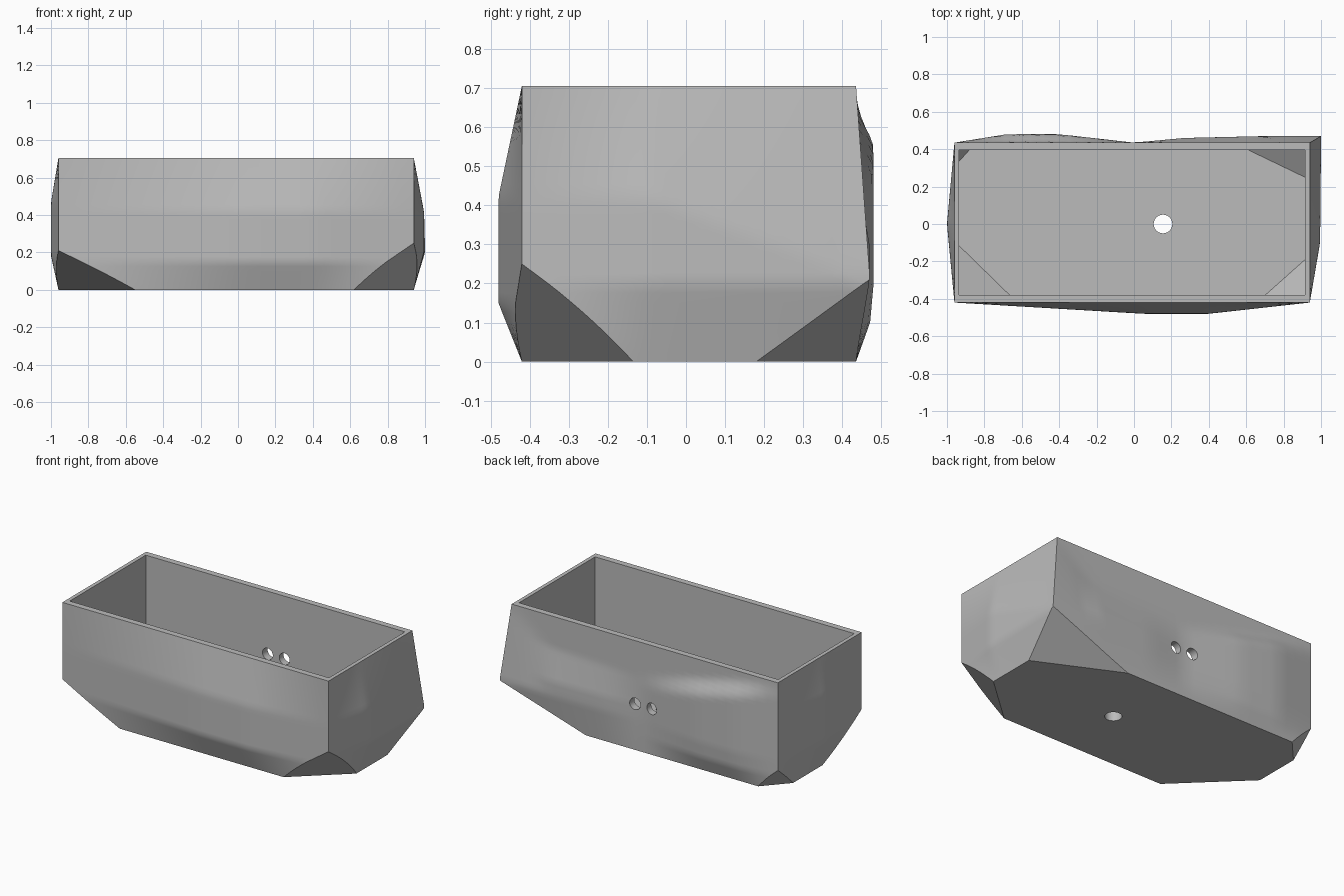
import bpy, bmesh, math
from mathutils import Vector

if "Cube" in bpy.data.objects:
    bpy.data.objects.remove(bpy.data.objects["Cube"], do_unlink=True)

X0, X1, Y0, Y1, H = -0.96, 0.94, -0.42, 0.435, 0.705

stone = bpy.data.materials.new("stone_grey")
stone.use_nodes = True
grey = (0.5, 0.5, 0.5, 1)
stone.diffuse_color = grey
stone.node_tree.nodes["Principled BSDF"].inputs["Base Color"].default_value = grey


def lerp(v, *knots):
    """Piecewise linear profile through (position, value) knots."""
    for (a, p), (b, q) in zip(knots, knots[1:]):
        if v <= b:
            return p + (q - p) * max(0, v - a) / (b - a)
    return knots[-1][1]


# Bulge of each wall, measured outward from the straight box
def front_bulge(x, z):
    return lerp(x, (X0, 0), (0.05, 0.06), (0.4, 0.06), (X1, 0)) * \
        lerp(z, (0, 0), (0.15, 1), (0.42, 1), (H, 0))


def back_bulge(x, z):
    amount = lerp(x, (X0, 0), (-0.68, 0.045), (-0.4, 0.045), (0, 0),
                  (0.27, 0.025), (0.7, 0.035), (X1, 0.035))
    if x < 0:   # undercut shelf rising toward the right corner
        ledge = H - (x - X0) * 0.23
        return amount * lerp(z, (0, 0), (0.1, 0.8), (0.2, 1), (ledge - 0.08, 1), (ledge, 0))
    top = lerp(x, (0, 0.48), (0.7, 0.5), (X1, H))
    return amount * lerp(z, (0, 0), (0.21, 1), (0.3 if x < 0.7 else 0.22, 1), (top, 0))


def right_bulge(y, z):
    return lerp(y, (Y0, 0), (0, 0.04), (Y1, 0)) * \
        lerp(z, (0, 0), (0.18, 1), (0.47, 1), (H, 0))


def left_bulge(y, z):
    high = lerp(y, (-0.1, 0.42), (Y1, 0.22))
    return lerp(y, (Y0, 0), (-0.1, 0.055), (Y1, 0.06)) * \
        lerp(z, (0, 0), (0.2, 1), (high, 1), (H, 0))


def box(lo, hi, cuts=0):
    bm = bmesh.new()
    bmesh.ops.create_cube(bm, size=1)
    if cuts:
        bmesh.ops.subdivide_edges(bm, edges=bm.edges[:], cuts=cuts, use_grid_fill=True)
    for v in bm.verts:
        v.co = Vector(a + (b - a) * (c + 0.5) for a, b, c in zip(lo, hi, v.co))
    return bm


# Cut corners: three points on each slanted plane
corners = [
    ((X0, Y0, 0.21), (-0.55, Y0, 0), (X0, -0.02, 0)),
    ((X1, Y0, 0.25), (0.62, Y0, 0), (X1, -0.135, 0)),
    ((X0, Y1, 0.14), (-0.82, Y1, 0), (X0, 0.28, 0)),
    ((1.0, 0.47, 0.21), (0.41, Y1, 0), (X1, 0.18, 0)),
]


def chop(bm, inset):
    for pts in corners:
        a, b, c = map(Vector, pts)
        n = (b - a).cross(c - a).normalized()
        if n.z > 0:
            n = -n
        res = bmesh.ops.bisect_plane(bm, geom=bm.verts[:] + bm.edges[:] + bm.faces[:],
                                     plane_co=a - n * inset, plane_no=n, clear_outer=True)
        rim = [e for e in res["geom_cut"] if isinstance(e, bmesh.types.BMEdge)]
        bmesh.ops.holes_fill(bm, edges=rim)
    bmesh.ops.recalc_face_normals(bm, faces=bm.faces[:])


def finish(bm, name):
    mesh = bpy.data.meshes.new(name)
    bm.to_mesh(mesh)
    bm.free()
    mesh.materials.append(stone)
    ob = bpy.data.objects.new(name, mesh)
    bpy.context.collection.objects.link(ob)
    return ob


# Outer shell with bulging walls
bm = box((X0, Y0, 0), (X1, Y1, H), 27)
for v in bm.verts:
    x, y, z = v.co
    eps = 1e-4
    if y < Y0 + eps:
        v.co.y -= front_bulge(x, z)
    if y > Y1 - eps:
        v.co.y += back_bulge(x, z)
    if x < X0 + eps:
        v.co.x -= right_bulge(y, z)
    if x > X1 - eps:
        v.co.x += left_bulge(y, z)
chop(bm, 0)
planter = finish(bm, "planter_box")

# Hollow inside
bm = box((-0.935, -0.38, 0.075), (0.915, 0.395, 1))
chop(bm, 0.03)
cutters = [finish(bm, "hollow_cutter")]


def hole(name, loc, radius, depth, tilt):
    bpy.ops.mesh.primitive_cylinder_add(vertices=32, radius=radius, depth=depth,
                                        location=loc, rotation=(tilt, 0, 0))
    ob = bpy.context.object
    ob.name = name
    ob.data.materials.append(stone)
    cutters.append(ob)


# Drain hole in the floor and two holes in the back wall
hole("drain_cutter", (0.155, 0, 0.04), 0.05, 0.3, 0)
for x in (-0.065, 0.055):
    hole("back_hole_cutter", (x, 0.42, 0.3), 0.037, 0.3, math.pi / 2)

bpy.ops.object.select_all(action='DESELECT')
bpy.context.view_layer.objects.active = planter
planter.select_set(True)
for c in cutters:
    c.hide_render = True
    mod = planter.modifiers.new("cut", 'BOOLEAN')
    mod.operation = 'DIFFERENCE'
    mod.solver = 'EXACT'
    mod.object = c
    bpy.ops.object.modifier_apply(modifier=mod.name)
for c in cutters:
    bpy.data.objects.remove(c, do_unlink=True)

bpy.ops.object.shade_smooth_by_angle(angle=math.radians(30))
